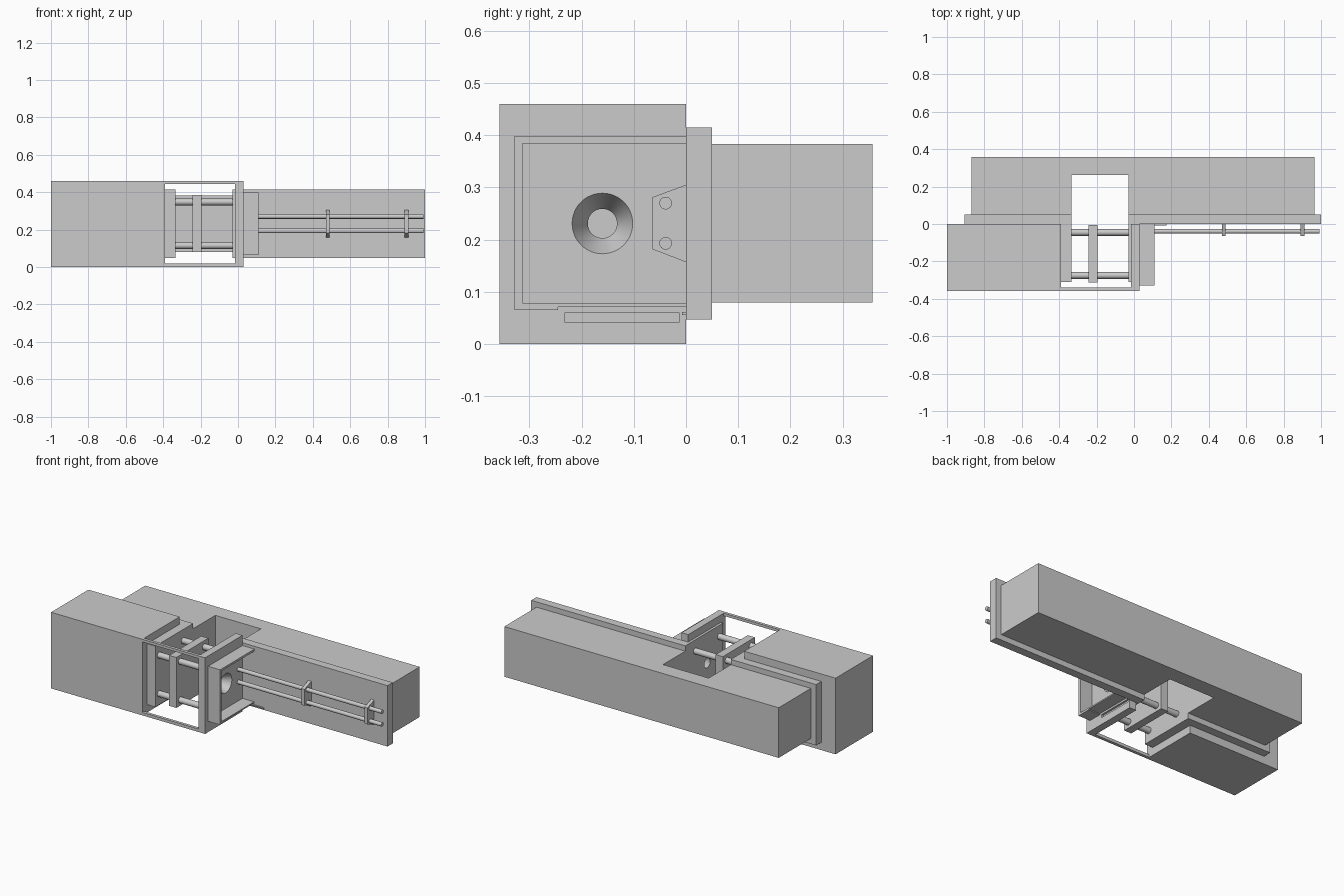
import bpy, bmesh
from math import pi
from mathutils import Matrix

if "Cube" in bpy.data.objects:
    bpy.data.objects.remove(bpy.data.objects["Cube"])


def finish(name, bm):
    bmesh.ops.recalc_face_normals(bm, faces=bm.faces)
    me = bpy.data.meshes.new(name)
    bm.to_mesh(me)
    bm.free()
    ob = bpy.data.objects.new(name, me)
    bpy.context.collection.objects.link(ob)
    return ob


def box(name, x, y, z):
    bm = bmesh.new()
    bmesh.ops.create_cube(bm, size=1)
    for v in bm.verts:
        v.co = [a + (b - a) * (c + 0.5) for (a, b), c in zip((x, y, z), v.co)]
    return finish(name, bm)


def prism(name, pts, offset):
    bm = bmesh.new()
    f = bm.faces.new([bm.verts.new(p) for p in pts])
    r = bmesh.ops.extrude_face_region(bm, geom=[f])
    bmesh.ops.translate(bm, vec=offset,
                        verts=[g for g in r["geom"] if isinstance(g, bmesh.types.BMVert)])
    return finish(name, bm)


def rod(name, x0, x1, y, z, r0, r1=None, segments=32):
    bm = bmesh.new()
    m = Matrix.Translation(((x0 + x1) / 2, y, z)) @ Matrix.Rotation(pi / 2, 4, 'Y')
    bmesh.ops.create_cone(bm, cap_ends=True, segments=segments, radius1=r0,
                          radius2=r0 if r1 is None else r1, depth=x1 - x0, matrix=m)
    ob = finish(name, bm)
    smooth(ob)
    return ob


def activate(ob):
    bpy.ops.object.select_all(action='DESELECT')
    ob.select_set(True)
    bpy.context.view_layer.objects.active = ob


def smooth(ob):
    activate(ob)
    bpy.ops.object.shade_smooth_by_angle()


def cut(ob, cutter):
    m = ob.modifiers.new("cut", 'BOOLEAN')
    m.operation, m.object, m.solver = 'DIFFERENCE', cutter, 'EXACT'
    activate(ob)
    bpy.ops.object.modifier_apply(modifier=m.name)


# Rear machine bed with the drop-through notch
bed = [(-0.87, 0.05), (-0.335, 0.05), (-0.335, 0.262), (-0.03, 0.262),
       (-0.03, 0.05), (0.965, 0.05), (0.965, 0.357), (-0.87, 0.357)]
prism("machine_bed", [(x, y, 0.08) for x, y in bed], (0, 0, 0.303))

# Mounting plates on either side of the notch
box("mounting_plate_left", (-0.905, -0.335), (0, 0.05), (0.047, 0.415))
box("mounting_plate_right", (-0.03, 1.0), (0, 0.05), (0.047, 0.415))

# Clamp housing and the open frame joined to it
box("clamp_housing", (-1, -0.39), (-0.357, 0), (0, 0.46))
box("frame_rail_top", (-0.39, -0.015), (-0.357, -0.339), (0.444, 0.46))
box("frame_rail_bottom", (-0.39, -0.015), (-0.357, -0.339), (0, 0.018))
end_wall = box("end_wall", (-0.015, 0.03), (-0.357, 0), (0, 0.46))

# Platens
box("rear_platen", (-0.39, -0.335), (-0.31, 0), (0.047, 0.415))
box("moving_platen", (-0.242, -0.194), (-0.312, -0.006), (0.08, 0.385))
fixed_platen = box("fixed_platen", (-0.03, -0.015), (-0.31, 0), (0.047, 0.415))

# Tapered nozzle opening and the shallow slot below it
nozzle = rod("nozzle_cutter", -0.04, 0.04, -0.16, 0.231, 0.023, 0.063, 48)
slot = box("slot_cutter", (0.018, 0.05), (-0.233, -0.012), (0.042, 0.06))
for part in (end_wall, fixed_platen):
    cut(part, nozzle)
    smooth(part)
cut(end_wall, slot)
for c in (nozzle, slot):
    bpy.data.objects.remove(c)

# Tie bars
for y in (-0.275, -0.045):
    for z in (0.115, 0.348):
        rod("tie_bar", -0.335, -0.03, y, z, 0.018)

# Nozzle guard: outer hood with a short lip, and inner sleeve
hood = [(0, 0.398), (-0.328, 0.398), (-0.328, 0.065), (-0.245, 0.065),
        (-0.245, 0.071), (-0.321, 0.071), (-0.321, 0.391), (0, 0.391)]
prism("guard_hood", [(0.03, y, z) for y, z in hood], (0.08, 0, 0))
sleeve = [(0, 0.391), (-0.321, 0.391), (-0.321, 0.071), (0, 0.071),
          (0, 0.079), (-0.313, 0.079), (-0.313, 0.384), (0, 0.384)]
prism("guard_sleeve", [(0.03, y, z) for y, z in sleeve], (0.078, 0, 0))
box("guard_runner", (0.03, 0.175), (-0.008, 0), (0.056, 0.062))

# Carriage guide rods and their brackets
for z in (0.193, 0.27):
    rod("guide_rod", 0.03, 0.993, -0.039, z, 0.012)
bracket = [(0, 0.157), (-0.065, 0.182), (-0.065, 0.281), (0, 0.305)]
for x in (0.47, 0.891):
    prism("guide_bracket", [(x, y, z) for y, z in bracket], (0.02, 0, 0))
